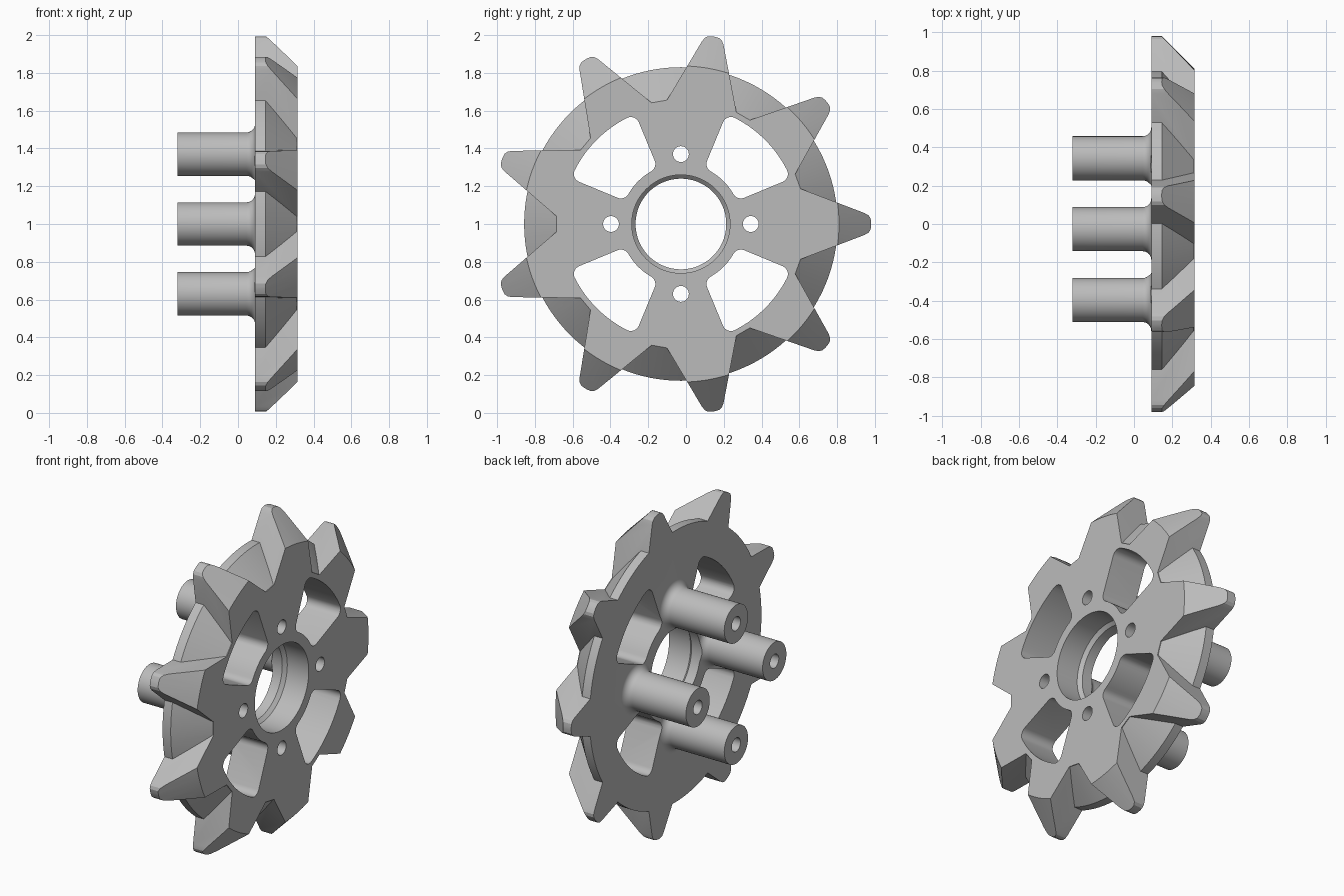
import bpy, bmesh
from math import sin, cos, asin, radians, degrees, pi

cube = bpy.data.objects.get("Cube")
if cube:
    bpy.data.objects.remove(cube, do_unlink=True)

BACK, RIM, FRONT = 0.09, 0.145, 0.315   # positions along the axle
TEETH = 9
PIN_DIST, PIN_R, FILLET = 0.37, 0.115, 0.045
helpers = []

steel = bpy.data.materials.new("plain_grey")
steel.use_nodes = True
grey = (0.5, 0.5, 0.5, 1)
steel.diffuse_color = grey
steel.node_tree.nodes["Principled BSDF"].inputs["Base Color"].default_value = grey


def solid(name, rings, helper=True):
    """Closed solid skinned through matching rings of points."""
    bm = bmesh.new()
    loops = [[bm.verts.new(p) for p in ring] for ring in rings]
    n = len(loops[0])
    for a, b in zip(loops, loops[1:]):
        for i in range(n):
            j = (i + 1) % n
            bm.faces.new((a[i], a[j], b[j], b[i]))
    bm.faces.new(loops[0][::-1])
    bm.faces.new(loops[-1])
    bmesh.ops.recalc_face_normals(bm, faces=bm.faces)
    mesh = bpy.data.meshes.new(name)
    bm.to_mesh(mesh)
    bm.free()
    ob = bpy.data.objects.new(name, mesh)
    bpy.context.collection.objects.link(ob)
    if helper:
        ob.hide_render = True
        helpers.append(ob)
    return ob


def lathe(name, profile, seg=64, centre=(0, 0), helper=True):
    """Turn (x, radius) pairs about an axis along x."""
    ring = [2 * pi * i / seg for i in range(seg)]
    return solid(name, [[(x, centre[0] + r * cos(a), centre[1] + r * sin(a)) for a in ring]
                        for x, r in profile], helper)


def prism(name, outline, x0, x1):
    return solid(name, [[(x, y, z) for y, z in outline] for x in (x0, x1)])


def turn(points, angle):
    c, s = cos(angle), sin(angle)
    return [(y * c - z * s, y * s + z * c) for y, z in points]


def arc(centre, r, a0, a1, n):
    steps = [radians(a0 + (a1 - a0) * i / n) for i in range(n + 1)]
    return [(centre[0] + r * cos(a), centre[1] + r * sin(a)) for a in steps]


def combine(ob, other, operation):
    mod = ob.modifiers.new(other.name, 'BOOLEAN')
    mod.operation = operation
    mod.solver = 'EXACT'
    mod.object = other


# Rim disc with a sloping front
body = lathe("sprocket_body", [(BACK, 0.83), (RIM, 0.83), (FRONT, 0.655)], 128, helper=False)

# Toothed plate, its tips trimmed by a cone
half = [(0.633, 0.187), (0.972, 0.058), (0.993, 0.046), (1.004, 0.03), (1.007, 0.01)]
tooth = [(y, -z) for y, z in half] + half[::-1]
outline = []
for i in range(TEETH):
    outline += turn(tooth, 2 * pi * i / TEETH)
teeth = prism("teeth", outline, BACK, FRONT)
cone = lathe("tip_cone", [(0, 1.152), (0.4, 0.752)], 128)
combine(teeth, cone, 'INTERSECT')
combine(body, teeth, 'UNION')

# Four pins with filleted roots
pin_profile = [(-0.32, PIN_R)]
for i in range(9):
    t = pi / 2 * i / 8
    pin_profile.append((BACK - FILLET + FILLET * sin(t), PIN_R + FILLET - FILLET * cos(t)))
pin_profile.append((0.12, PIN_R + FILLET))
centres = [turn([(PIN_DIST, 0)], k * pi / 2)[0] for k in range(4)]
for c in centres:
    combine(body, lathe("pin", pin_profile, 48, c), 'UNION')

# Stepped centre bore
bore = lathe("bore", [(-0.4, 0.24), (0.15, 0.24), (0.17, 0.26), (0.4, 0.26)], 96)
combine(body, bore, 'DIFFERENCE')

# Rounded window between each pair of spokes
inner, outer, rnd, edge = 0.32, 0.63, 0.045, 22.5
phi = edge + degrees(asin(rnd / (inner + rnd)))
theta = edge + degrees(asin(rnd / (outer - rnd)))
in_c = turn([(inner + rnd, 0)], radians(phi))[0]
out_c = turn([(outer - rnd, 0)], radians(theta))[0]
side = arc(in_c, rnd, phi + 180, edge + 270, 6) + arc(out_c, rnd, edge - 90, theta, 6)
window = side + arc((0, 0), outer, theta, 90 - theta, 14)[1:-1]
window += [(z, y) for y, z in side[::-1]]
window += arc((0, 0), inner, 90 - phi, phi, 10)[1:-1]

# Cut the windows and the holes through the pins
for k, c in enumerate(centres):
    combine(body, prism("window", turn(window, k * pi / 2), 0, 0.4), 'DIFFERENCE')
    combine(body, lathe("pin_hole", [(-0.4, 0.042), (0.4, 0.042)], 32, c), 'DIFFERENCE')

# Bake the cuts and tidy up
bpy.context.view_layer.update()
graph = bpy.context.evaluated_depsgraph_get()
mesh = bpy.data.meshes.new_from_object(body.evaluated_get(graph))
body.modifiers.clear()
body.data = mesh
for ob in helpers:
    bpy.data.objects.remove(ob, do_unlink=True)
mesh.materials.clear()
mesh.materials.append(steel)
body.location = (0, -0.027, 1)

bpy.ops.object.select_all(action='DESELECT')
body.select_set(True)
bpy.context.view_layer.objects.active = body
bpy.ops.object.shade_smooth_by_angle(angle=radians(25))
